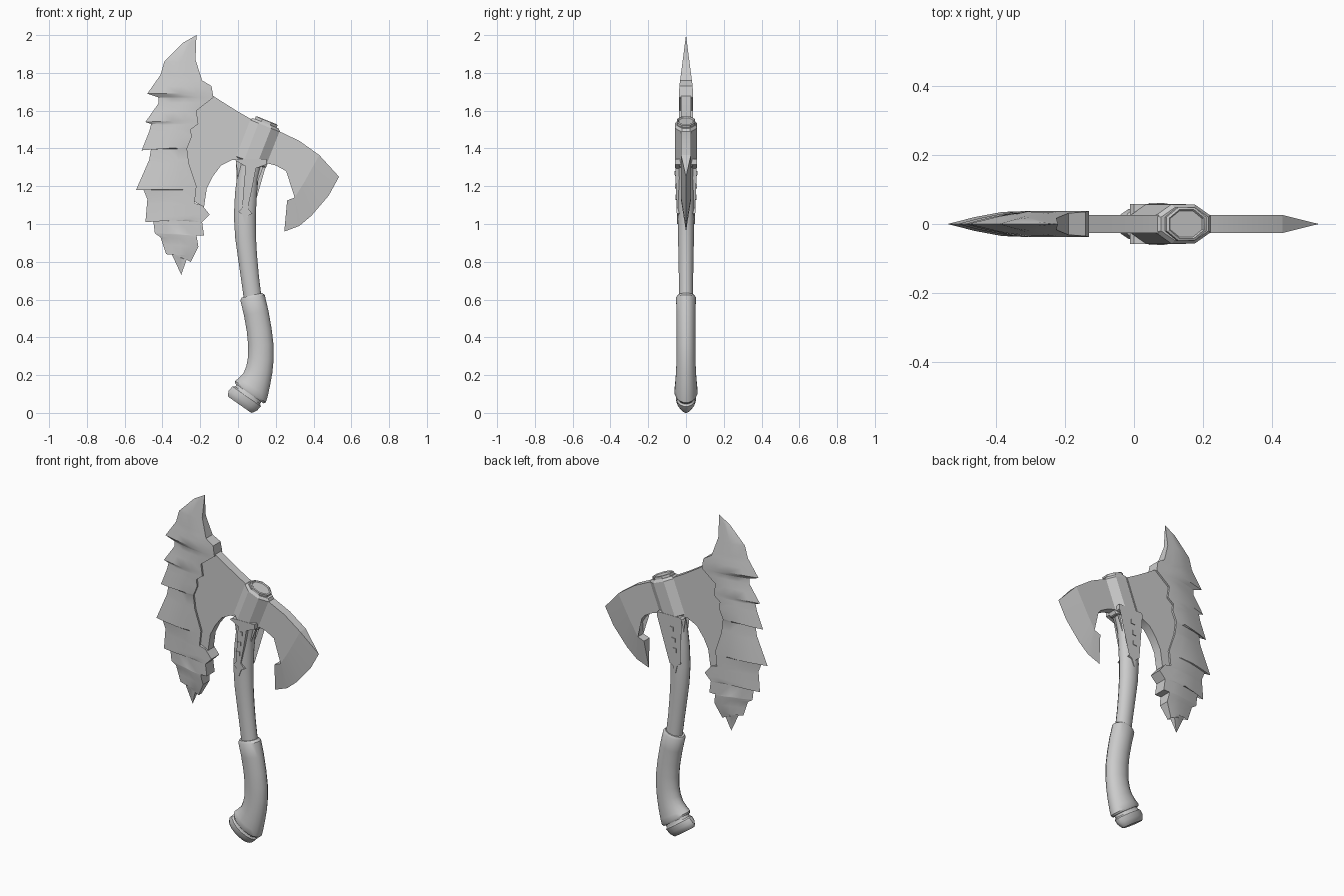
import bpy, bmesh, math
from mathutils import Vector

if "Cube" in bpy.data.objects:
    bpy.data.objects.remove(bpy.data.objects["Cube"])


def finish(name, bm, angle=30):
    bmesh.ops.remove_doubles(bm, verts=bm.verts, dist=0.0005)
    bmesh.ops.recalc_face_normals(bm, faces=bm.faces)
    me = bpy.data.meshes.new(name)
    bm.to_mesh(me)
    bm.free()
    ob = bpy.data.objects.new(name, me)
    bpy.context.collection.objects.link(ob)
    bpy.ops.object.select_all(action='DESELECT')
    ob.select_set(True)
    bpy.context.view_layer.objects.active = ob
    bpy.ops.object.shade_smooth_by_angle(angle=math.radians(angle))
    return ob


def slab(name, pts, y0, y1):
    """Flat plate from an x-z outline; y0 and y1 are functions of z."""
    bm = bmesh.new()
    a = [bm.verts.new((x, y0(z), z)) for x, z in pts]
    b = [bm.verts.new((x, y1(z), z)) for x, z in pts]
    for i in range(len(pts)):
        j = (i + 1) % len(pts)
        bm.faces.new((a[i], a[j], b[j], b[i]))
    caps = [bm.faces.new(a), bm.faces.new(b[::-1])]
    bmesh.ops.triangulate(bm, faces=caps)
    return finish(name, bm)


def tube(name, rings, n=16, angle=35):
    """Rings of (x, z, half width, half depth, tilt in degrees)."""
    bm = bmesh.new()
    rows = []
    k = 1 / math.cos(math.pi / n)
    for x, z, hx, hy, tilt in rings:
        t = math.radians(tilt)
        row = []
        for i in range(n):
            a = 2 * math.pi * (i + 0.5) / n
            u, v = k * hx * math.cos(a), k * hy * math.sin(a)
            row.append(bm.verts.new((x + u * math.cos(t), v, z + u * math.sin(t))))
        rows.append(row)
    for r, s in zip(rows, rows[1:]):
        for i in range(n):
            j = (i + 1) % n
            bm.faces.new((r[i], r[j], s[j], s[i]))
    bm.faces.new(rows[0])
    bm.faces.new(rows[-1][::-1])
    return finish(name, bm, angle)


def params(line):
    d = [0]
    for (x0, z0), (x1, z1) in zip(line, line[1:]):
        d.append(d[-1] + abs(z1 - z0) + 0.1 * abs(x1 - x0))
    return [v / d[-1] for v in d]


def sample(line, ps, t):
    for i in range(len(ps) - 1):
        if t <= ps[i + 1] + 1e-9:
            f = (t - ps[i]) / max(ps[i + 1] - ps[i], 1e-9)
            return Vector(line[i]).lerp(Vector(line[i + 1]), f)
    return Vector(line[-1])


def edge_loft(name, outer, inner, steps, thick, angle=30):
    """Blade between a sharp outer line and a thick inner line."""
    po, pi = params(outer), params(inner)
    ts = sorted(set(round(t, 5) for t in po + pi))
    bm = bmesh.new()
    sides = []
    for sign in (-1, 1):
        grid = []
        for t in ts:
            a, b = sample(outer, po, t), sample(inner, pi, t)
            row = []
            for k in range(steps + 1):
                p = a.lerp(b, k / steps)
                y = sign * thick((p - a).length, p.y, k / steps)
                row.append(bm.verts.new((p.x, y, p.y)))
            grid.append(row)
        for r, s in zip(grid, grid[1:]):
            for k in range(steps):
                bm.faces.new((r[k], r[k + 1], s[k + 1], s[k]))
        sides.append(grid)
    f, g = sides
    for i in range(len(ts) - 1):
        bm.faces.new((f[i][-1], f[i + 1][-1], g[i + 1][-1], g[i][-1]))
    for e in (0, -1):
        for k in range(steps):
            bm.faces.new((f[e][k], f[e][k + 1], g[e][k + 1], g[e][k]))
    return finish(name, bm, angle)


# Jagged main blade: notched cutting edge and cracked back edge
cut = [(-.22, 2), (-.29, 1.96), (-.39, 1.86), (-.41, 1.79), (-.48, 1.69), (-.42, 1.67),
       (-.42, 1.64), (-.49, 1.54), (-.46, 1.53), (-.47, 1.49), (-.51, 1.39), (-.46, 1.4),
       (-.47, 1.34), (-.54, 1.18), (-.5, 1.18), (-.48, 1.13), (-.49, 1.01), (-.45, 1.03),
       (-.44, .95), (-.41, .93), (-.38, .84), (-.36, .86), (-.30, .73)]
crack = [(-.22, 2), (-.225, 1.87), (-.19, 1.76), (-.14, 1.73), (-.13, 1.67), (-.22, 1.6),
         (-.21, 1.53), (-.25, 1.5), (-.245, 1.46), (-.27, 1.4), (-.26, 1.32), (-.22, 1.2),
         (-.23, 1.11), (-.19, 1.1), (-.15, 1.05), (-.19, 1.01), (-.18, .94), (-.22, .94),
         (-.21, .88), (-.25, .8), (-.27, .82), (-.30, .73)]
edge_loft("jagged_blade", cut, crack, 4,
          lambda d, z, s: max(0, min(.037 * min(1, d / .17) ** .8, (2 - z) * .13, (z - .73) * .2)))

# Web plate joining the jagged blade to the socket
slab("blade_web", [(-.15, 1.69), (-.08, 1.645), (0, 1.595), (.07, 1.555), (.14, 1.52),
                   (.1, 1.34), (-.03, 1.34), (-.09, 1.31), (-.135, 1.25), (-.165, 1.19),
                   (-.18, 1.09), (-.235, 1.12), (-.24, 1.2), (-.28, 1.33), (-.28, 1.4),
                   (-.26, 1.5), (-.235, 1.6)],
     lambda z: -.026, lambda z: .026)

# Hooked rear blade: plate body and bevelled cutting edge
slab("hook_blade", [(.12, 1.535), (.22, 1.49), (.325, 1.44), (.43, 1.365), (.35, 1.22),
                    (.3, 1.14), (.305, 1.21), (.29, 1.235), (.255, 1.28), (.2, 1.31),
                    (.1, 1.335)],
     lambda z: -.026, lambda z: .026)
edge_loft("hook_blade_edge",
          [(.535, 1.25), (.48, 1.15), (.39, 1.045), (.325, .99), (.245, .96)],
          [(.43, 1.365), (.35, 1.22), (.3, 1.14), (.26, 1.125)], 1,
          lambda d, z, s: .026 * s)

# Curved handle shaft
tube("handle", [(.13, 1.5, .055, .042, -22), (.07, 1.32, .057, .043, -20),
                (.052, 1.25, .057, .043, -13), (.042, 1.16, .058, .044, -7),
                (.036, 1.04, .058, .044, -2), (.04, .93, .055, .042, 3),
                (.05, .83, .051, .04, 8), (.063, .72, .048, .038, 11),
                (.08, .59, .047, .038, 13)])

# Thick grip sleeve with flared foot
tube("grip", [(.073, .622, .056, .044, 13), (.077, .61, .066, .052, 13),
              (.096, .53, .066, .051, 11), (.112, .44, .066, .05, 7),
              (.121, .36, .067, .05, 2), (.121, .29, .068, .05, -5),
              (.113, .23, .071, .052, -14), (.1, .18, .077, .055, -24),
              (.08, .135, .091, .059, -32), (.066, .112, .099, .061, -35),
              (.06, .103, .092, .056, -35)])

# Pommel with a narrow neck
tube("pommel", [(.066, .115, .08, .05, -35), (.051, .093, .08, .05, -35),
                (.046, .087, .092, .054, -35), (.026, .066, .092, .05, -35),
                (.014, .05, .082, .038, -35), (.009, .043, .074, .03, -35)])

# Eight-sided socket and the handle cap showing above it
tube("socket", [(.147, 1.533, .074, .048, -22), (.142, 1.52, .087, .057, -22),
                (.068, 1.33, .086, .057, -20), (.066, 1.325, .08, .05, -20)], n=8, angle=20)
tube("handle_cap", [(.142, 1.52, .062, .048, -22), (.152, 1.546, .062, .048, -22),
                    (.1525, 1.549, .054, .042, -22), (.151, 1.543, .05, .038, -22)], n=8, angle=20)

# Pointed straps with square studs on both faces
strap = [(0, 1.345), (.15, 1.345), (.15, 1.315), (.095, 1.295), (.075, 1.19), (.052, 1.085),
         (.075, 1.055), (.055, 1.045), (.037, 1.0), (.026, 1.045), (.003, 1.065),
         (.022, 1.085), (.03, 1.19), (.04, 1.305), (-.012, 1.335)]
for side, sign in (("front", -1), ("back", 1)):
    slab("strap_" + side, strap, lambda z: sign * .02,
         lambda z: sign * (.047 + .011 * (z - 1.0) / .33))
    for i, (x, z) in enumerate([(.056, 1.265), (.045, 1.2), (.038, 1.14)]):
        h = .012
        slab(f"stud_{side}_{i + 1}",
             [(x - h, z - h), (x + h, z - h + .003), (x + h, z + h + .003), (x - h, z + h)],
             lambda z: sign * .04, lambda z: sign * (.056 + .03 * (z - 1.14)))
